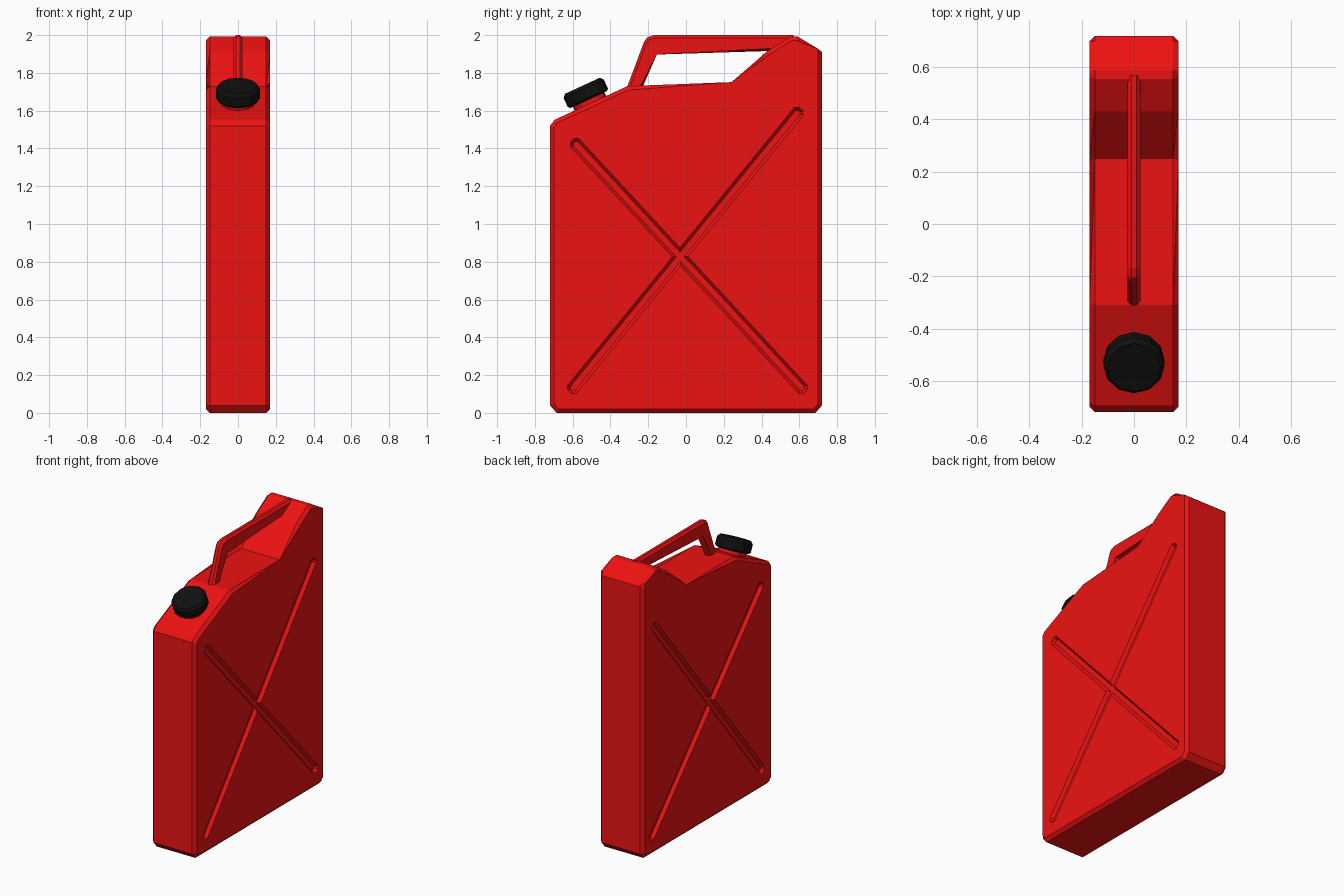
import bpy, bmesh, math
from mathutils import Matrix, Vector

if "Cube" in bpy.data.objects:
    bpy.data.objects.remove(bpy.data.objects["Cube"])


def material(name, color):
    m = bpy.data.materials.new(name)
    m.diffuse_color = color
    m.use_nodes = True
    m.node_tree.nodes["Principled BSDF"].inputs["Base Color"].default_value = m.diffuse_color
    return m


RED = material("red_plastic", (0.85, 0.006, 0.006, 1))
BLACK = material("black_plastic", (0.005, 0.005, 0.005, 1))


def finish(bm, name, mat):
    bmesh.ops.recalc_face_normals(bm, faces=bm.faces)
    me = bpy.data.meshes.new(name)
    bm.to_mesh(me)
    bm.free()
    me.materials.append(mat)
    ob = bpy.data.objects.new(name, me)
    bpy.context.collection.objects.link(ob)
    return ob


def loft(rings):
    """Closed solid through equal-sized rings of points."""
    bm = bmesh.new()
    rows = [[bm.verts.new(p) for p in r] for r in rings]
    n = len(rows[0])
    for a, b in zip(rows, rows[1:]):
        for i in range(n):
            j = (i + 1) % n
            bm.faces.new((a[i], a[j], b[j], b[i]))
    bm.faces.new(rows[0])
    bm.faces.new(rows[-1])
    return bm


def plate(name, profile, half, bevel):
    """YZ profile extruded along x, with both side rims chamfered."""
    bm = loft([[(x, y, z) for y, z in profile] for x in (-half, half)])
    rim = [e for e in bm.edges if abs(e.verts[0].co.x - e.verts[1].co.x) < 1e-6]
    bmesh.ops.bevel(bm, geom=rim, offset=bevel, segments=1, affect='EDGES')
    return finish(bm, name, RED)


# Body
W = 0.17
body = plate("can_body", [
    (-0.685, 0), (0.685, 0), (0.72, 0.04), (0.72, 1.91), (0.70, 1.927),
    (0.59, 1.993), (0.555, 1.993), (0.43, 1.915), (0.25, 1.73),
    (-0.31, 1.73), (-0.695, 1.552), (-0.72, 1.52), (-0.72, 0.04)], W, 0.021)


# Crossed grooves pressed into both sides
def groove_ring(x, a, b, r):
    d = (b - a).normalized()
    n = Vector((-d.y, d.x))
    k = r * 0.45
    pts = [a - d * r - n * k, a - d * k - n * r, b + d * k - n * r, b + d * r - n * k,
           b + d * r + n * k, b + d * k + n * r, a - d * k + n * r, a - d * r + n * k]
    return [(x, p.x, p.y) for p in pts]


for side in (-1, 1):
    for a, b in (((-0.58, 1.42), (0.61, 0.135)), ((-0.595, 0.135), (0.588, 1.585))):
        a, b = Vector(a), Vector(b)
        cutter = finish(loft([groove_ring(side * (W - 0.022), a, b, 0.016),
                              groove_ring(side * (W + 0.011), a, b, 0.039)]),
                        "groove_cutter", RED)
        cutter.hide_render = True
        mod = body.modifiers.new("groove", 'BOOLEAN')
        mod.operation = 'DIFFERENCE'
        mod.solver = 'EXACT'
        mod.object = cutter
        bpy.context.view_layer.objects.active = body
        bpy.ops.object.modifier_apply(modifier=mod.name)
        bpy.data.objects.remove(cutter)

# Handle
plate("carry_handle", [
    (-0.325, 1.69), (-0.222, 1.965), (-0.205, 1.988), (-0.17, 2.0), (0.57, 2.0),
    (0.57, 1.92), (-0.165, 1.912), (-0.245, 1.69)], 0.025, 0.015)

# Spout neck and screw cap, square to the sloping shoulder
tilt = Matrix.Translation((0, -0.506, 1.639)) @ Matrix.Rotation(math.radians(24.8), 4, 'X')


def turned(name, profile, mat, sides=12):
    rings = [[tilt @ Vector((r * math.cos(2 * math.pi * i / sides),
                             r * math.sin(2 * math.pi * i / sides), z))
              for i in range(sides)] for r, z in profile]
    return finish(loft(rings), name, mat)


turned("spout_neck", [(0.092, -0.03), (0.092, 0.04)], RED)
turned("screw_cap", [(0.107, 0.022), (0.117, 0.032), (0.117, 0.084), (0.102, 0.102)], BLACK)
